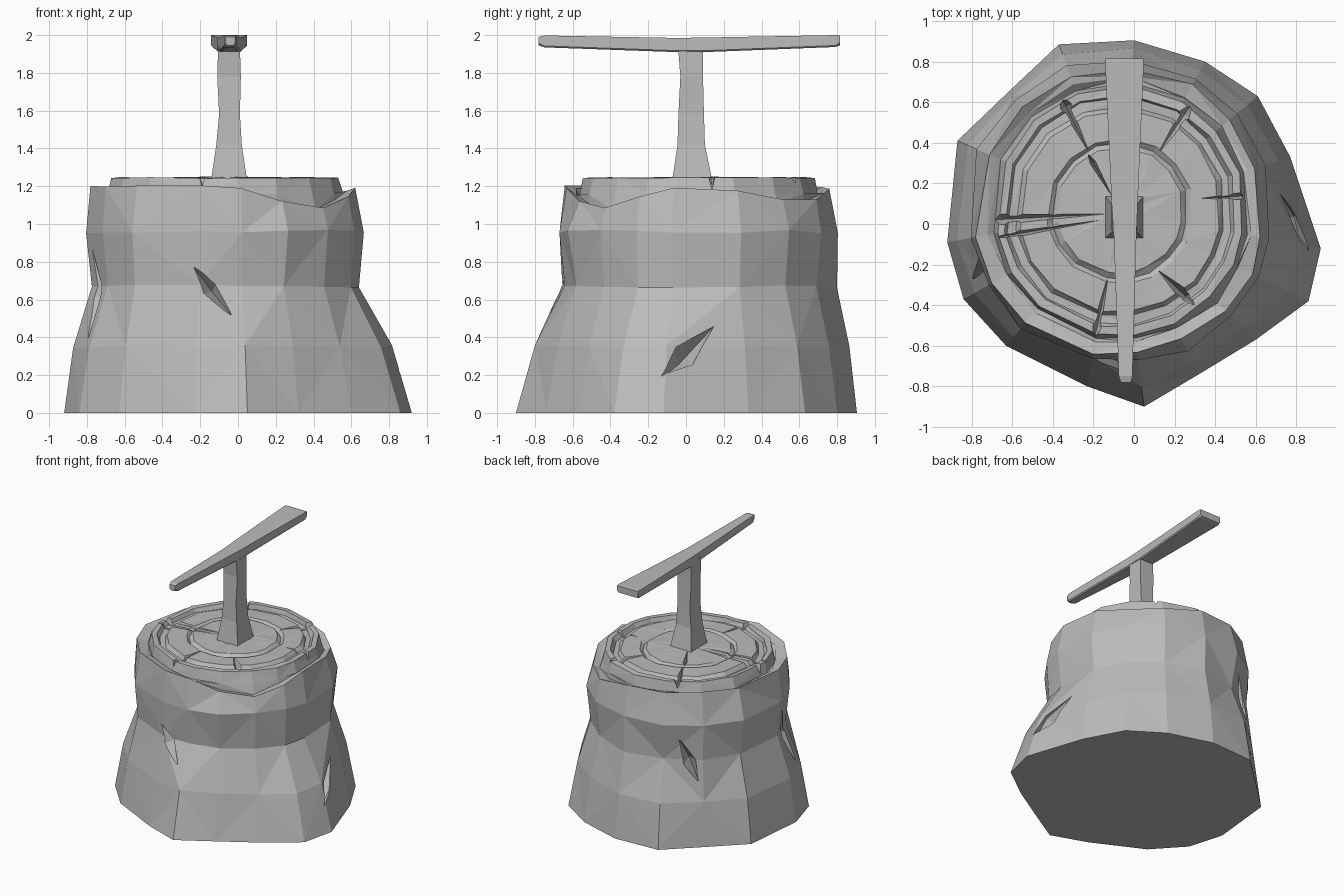
import bpy, bmesh, random
from math import atan2, cos, sin
from mathutils import Vector

random.seed(4)
cube = bpy.data.objects.get("Cube")
if cube:
    bpy.data.objects.remove(cube)

grey = bpy.data.materials.new("plain grey")
grey.use_nodes = True
grey.diffuse_color = (0.5, 0.5, 0.5, 1)
grey.node_tree.nodes["Principled BSDF"].inputs["Base Color"].default_value = (0.5, 0.5, 0.5, 1)


def finish(bm, name):
    bmesh.ops.recalc_face_normals(bm, faces=bm.faces)
    mesh = bpy.data.meshes.new(name)
    bm.to_mesh(mesh)
    bm.free()
    mesh.materials.append(grey)
    ob = bpy.data.objects.new(name, mesh)
    bpy.context.collection.objects.link(ob)
    return ob


def loft(rings, triangulate=False):
    """Skin a stack of closed rings and cap both ends."""
    bm = bmesh.new()
    loops = [[bm.verts.new(p) for p in ring] for ring in rings]
    n = len(loops[0])
    for r, (lo, hi) in enumerate(zip(loops, loops[1:])):
        for i in range(n):
            j = (i + 1) % n
            quad = (lo[i], lo[j], hi[j], hi[i])
            if not triangulate:
                bm.faces.new(quad)
            elif (i + r) % 2:
                bm.faces.new(quad[:3])
                bm.faces.new((quad[0], quad[2], quad[3]))
            else:
                bm.faces.new((quad[0], quad[1], quad[3]))
                bm.faces.new(quad[1:])
    bm.faces.new(loops[0][::-1])
    bm.faces.new(loops[-1])
    return bm


# Stump: uneven foot outline blended into a rounder trunk
foot = [(0.05, -0.9), (0.32, -0.74), (0.6, -0.57), (0.86, -0.38), (0.92, -0.12),
        (0.77, 0.33), (0.61, 0.63), (0.35, 0.8), (0, 0.905), (-0.37, 0.885),
        (-0.62, 0.65), (-0.87, 0.41), (-0.92, -0.09), (-0.84, -0.37),
        (-0.63, -0.6), (-0.23, -0.8)]
centre = Vector((-0.07, 0.065))
angles = [atan2(y - centre.y, x - centre.x) for x, y in foot]


def circle(radius, z, wobble=0.0):
    pts = []
    for a in angles:
        r = radius + random.uniform(-wobble, wobble)
        pts.append(Vector((centre.x + r * cos(a), centre.y + r * sin(a),
                           z + random.uniform(-wobble, wobble) * 0.6)))
    return pts


def rim(radius, z):
    """Bark edge, dipping at two worn places."""
    pts = circle(radius, z, 0.015)
    for p, a in zip(pts, angles):
        for worn, depth in ((-0.85, 0.13), (0.85, 0.1)):
            p.z -= depth * max(0, 1 - abs(a - worn) / 0.7)
    return pts


base = [Vector((x, y, 0)) for x, y in foot]
root = [p.lerp(q, 0.6) for p, q in zip(circle(0.73, 0.35, 0.02), base)]
for p in root:
    p.z = 0.35 + random.uniform(-0.01, 0.01)
bark = [base, root, circle(0.725, 0.67, 0.015), circle(0.755, 0.96, 0.015),
        rim(0.71, 1.2), rim(0.65, 1.18)]

# Growth rings: raised bands with grooves between them
bands = [(0.635, 1.16), (0.615, 1.245), (0.575, 1.245), (0.56, 1.21), (0.52, 1.21),
         (0.50, 1.24), (0.36, 1.24), (0.335, 1.22), (0.31, 1.245), (0.1, 1.248)]
bm = loft(bark + [circle(r, z, 0.006) for r, z in bands], True)
stump = finish(bm, "stump")

# Splits: spindle shaped cutters for the cracked top and the bark slits
cutter_bm = bmesh.new()


def spindle(a, b, width, depth, out, swell=0.5):
    a, b, out = Vector(a), Vector(b), Vector(out).normalized()
    mid = a.lerp(b, swell)
    side = (b - a).cross(out).normalized() * width / 2
    rim_pts = [cutter_bm.verts.new(p) for p in (a, mid + side, b, mid - side)]
    for tip in (mid + out * depth, mid - out * depth):
        v = cutter_bm.verts.new(tip)
        for i in range(4):
            cutter_bm.faces.new((rim_pts[i], rim_pts[(i + 1) % 4], v))


cracks = [(-0.11, 0.14, -0.23, 0.35, 0.03), (-0.21, 0.33, -0.37, 0.65, 0.06),
          (0.1, 0.32, 0.29, 0.6, 0.06), (0.31, 0.125, 0.58, 0.14, 0.035),
          (0.1, -0.21, 0.3, -0.4, 0.07), (-0.12, -0.22, -0.2, -0.59, 0.045),
          (-0.13, 0.05, -0.8, 0.015, 0.055), (-0.16, 0.02, -0.7, -0.07, 0.03)]
for x1, y1, x2, y2, w in cracks:
    spindle((x1, y1, 1.25), (x2, y2, 1.25), w, 0.1, (0, 0, 1), 0.78)

spindle((-0.27, -0.67, 0.82), (-0.03, -0.72, 0.51), 0.11, 0.12, (-0.1, -1, 0.2))
spindle((0.84, -0.18, 0.14), (0.72, 0.15, 0.46), 0.15, 0.14, (1, 0.15, 0.3))
spindle((-0.42, 0.69, 0.84), (-0.55, 0.6, 0.46), 0.1, 0.12, (-0.6, 0.8, 0.1))
spindle((-0.77, -0.13, 0.87), (-0.79, -0.27, 0.38), 0.13, 0.12, (-1, -0.2, 0.1))

cutter = finish(cutter_bm, "split_cutter")
cutter.hide_render = True
cut = stump.modifiers.new("splits", "BOOLEAN")
cut.operation, cut.object, cut.solver, cut.use_self = "DIFFERENCE", cutter, "EXACT", True
bpy.context.view_layer.objects.active = stump
bpy.ops.object.modifier_apply(modifier=cut.name)
bpy.data.objects.remove(cutter)


def level(x0, x1, y0, y1, z):
    return [(x0, y0, z), (x1, y0, z), (x1, y1, z), (x0, y1, z)]


# Post: square stem with a flared foot
finish(loft([level(-0.145, 0.05, -0.075, 0.14, 1.2),
             level(-0.14, 0.045, -0.07, 0.135, 1.25),
             level(-0.115, 0.02, -0.045, 0.1, 1.42),
             level(-0.1, 0.01, -0.04, 0.095, 1.58),
             level(-0.11, 0.015, -0.03, 0.09, 1.78),
             level(-0.105, 0.01, -0.042, 0.09, 1.94)]), "post")


def section(y, x0, x1, z0, z1, chamfer):
    c = chamfer
    return [(x0 + c, y, z0), (x1 - c, y, z0), (x1, y, z0 + c), (x1, y, z1),
            (x0, y, z1), (x0, y, z0 + c)]


# Beam: tapers from a broad back end to a narrow front beak
finish(loft([section(-0.78, -0.065, -0.015, 1.945, 1.99, 0.012),
             section(-0.75, -0.075, -0.008, 1.935, 1.998, 0.008),
             section(-0.05, -0.1, 0.012, 1.91, 1.985, 0.008),
             section(0.1, -0.11, 0.018, 1.91, 1.987, 0.008),
             section(0.79, -0.142, 0.048, 1.937, 2.0, 0.008),
             section(0.815, -0.14, 0.046, 1.945, 1.998, 0.014)]), "beam")
